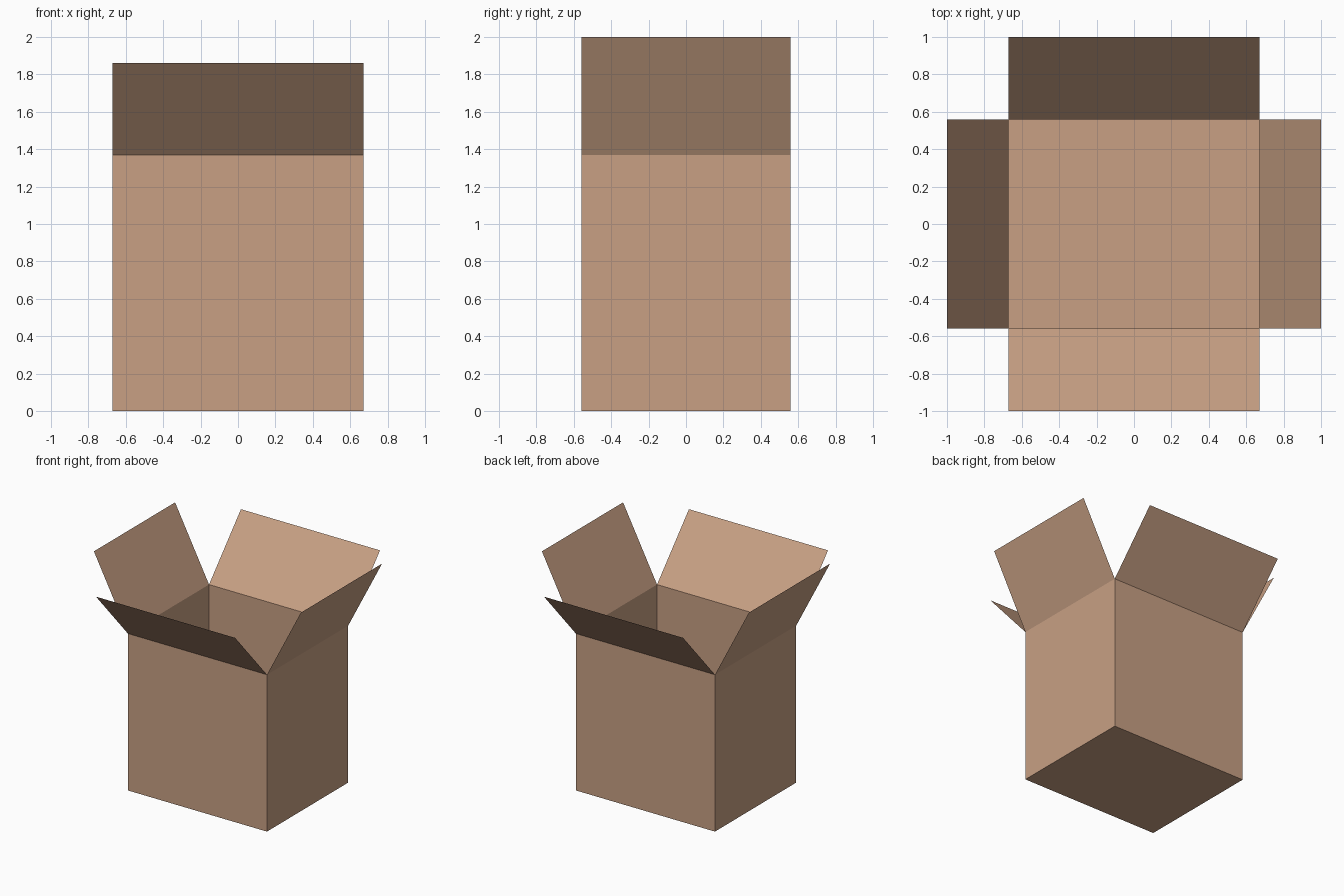
import bpy, bmesh
from mathutils import Vector

if "Cube" in bpy.data.objects:
    bpy.data.objects.remove(bpy.data.objects["Cube"])

W, D, H = 0.672, 0.56, 1.37   # half width, half depth, wall height

card = bpy.data.materials.new("cardboard")
card.diffuse_color = (0.578, 0.352, 0.231, 1)
card.use_nodes = True
card.node_tree.nodes["Principled BSDF"].inputs["Base Color"].default_value = card.diffuse_color


def add_object(name, bm):
    mesh = bpy.data.meshes.new(name)
    bm.to_mesh(mesh)
    bm.free()
    mesh.materials.append(card)
    obj = bpy.data.objects.new(name, mesh)
    bpy.context.collection.objects.link(obj)
    return obj


def flap(name, hinge_a, hinge_b, reach):
    """Thin sheet hinged on the wall edge a-b, leaning out by reach."""
    bm = bmesh.new()
    a, b, r = Vector(hinge_a), Vector(hinge_b), Vector(reach)
    bm.faces.new([bm.verts.new(p) for p in (a, b, b + r, a + r)])
    return add_object(name, bm)


# Open carton: a cube without its top
bm = bmesh.new()
bmesh.ops.create_cube(bm, size=1)
bmesh.ops.scale(bm, vec=(2 * W, 2 * D, H), verts=bm.verts)
bmesh.ops.translate(bm, vec=(0, 0, H / 2), verts=bm.verts)
bm.normal_update()
bmesh.ops.delete(bm, geom=[f for f in bm.faces if f.normal.z > 0.5], context='FACES_ONLY')
add_object("carton_body", bm)

# Four open flaps, steeper on the left and right sides
for s, side, end in ((-1, "left", "front"), (1, "right", "back")):
    flap(side + "_flap", (s * W, -s * D, H), (s * W, s * D, H), (s * (1 - W), 0, 2 - H))
    flap(end + "_flap", (s * W, s * D, H), (-s * W, s * D, H), (0, s * (1 - D), 1.86 - H))
